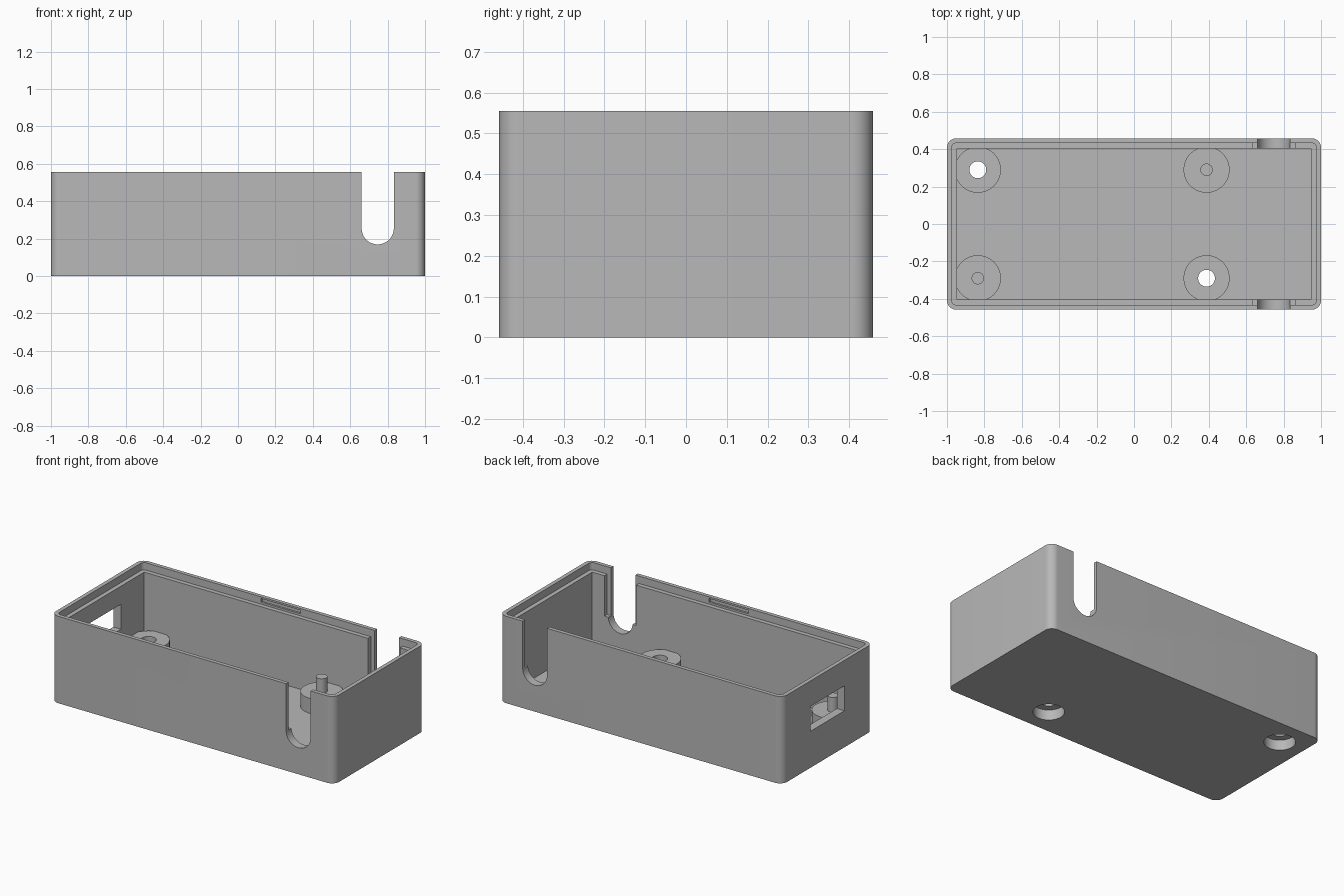
import bpy, bmesh
from math import sin, cos, pi, radians

if "Cube" in bpy.data.objects:
    bpy.data.objects.remove(bpy.data.objects["Cube"], do_unlink=True)

gray = bpy.data.materials.new("plain gray plastic")
gray.use_nodes = True
gray.diffuse_color = (0.48, 0.48, 0.48, 1)
gray.node_tree.nodes["Principled BSDF"].inputs["Base Color"].default_value = gray.diffuse_color

HALF_X, HALF_Y, HEIGHT = 1.0, 0.458, 0.555
IN_X, IN_Y = 0.946, 0.405        # cavity
LIP_X, LIP_Y, LIP_Z = 0.974, 0.433, 0.508
FLOOR, BOSS_TOP = 0.055, 0.15
SLOT_X, SLOT_R, SLOT_Z = 0.747, 0.086, 0.255


def prism(name, outline, low, high, along="Z"):
    """Extrude a 2D outline along Z (outline in x, y) or Y (outline in x, z)."""
    bm = bmesh.new()
    rings = [[bm.verts.new((a, b, t) if along == "Z" else (a, t, b)) for a, b in outline]
             for t in (low, high)]
    bm.faces.new(rings[0])
    bm.faces.new(rings[1])
    n = len(outline)
    for i in range(n):
        j = (i + 1) % n
        bm.faces.new((rings[0][i], rings[0][j], rings[1][j], rings[1][i]))
    bmesh.ops.recalc_face_normals(bm, faces=bm.faces)
    mesh = bpy.data.meshes.new(name)
    bm.to_mesh(mesh)
    bm.free()
    mesh.materials.append(gray)
    obj = bpy.data.objects.new(name, mesh)
    bpy.context.collection.objects.link(obj)
    return obj


def arc(cx, cy, r, start, end, steps):
    angles = [radians(start + (end - start) * i / steps) for i in range(steps + 1)]
    return [(cx + r * cos(a), cy + r * sin(a)) for a in angles]


def rounded(hx, hy, r):
    points = []
    for sx, sy, start in ((1, 1, 0), (-1, 1, 90), (-1, -1, 180), (1, -1, 270)):
        points += arc(sx * (hx - r), sy * (hy - r), r, start, start + 90, 12)
    return points


def rect(x0, x1, y0, y1):
    return [(x0, y0), (x1, y0), (x1, y1), (x0, y1)]


def cylinder(name, x, y, r, low, high):
    return prism(name, arc(x, y, r, 0, 360, 64)[:-1], low, high)


def combine(target, tool, operation="DIFFERENCE"):
    mod = target.modifiers.new("cut", "BOOLEAN")
    mod.operation, mod.solver, mod.object = operation, "EXACT", tool
    bpy.context.view_layer.objects.active = target
    bpy.ops.object.modifier_apply(modifier=mod.name)
    bpy.data.objects.remove(tool, do_unlink=True)


# Tray with cavity and stepped rim
case = prism("case_body", rounded(HALF_X, HALF_Y, 0.05), 0, HEIGHT)
combine(case, prism("cavity", rect(-IN_X, IN_X, -IN_Y, IN_Y), FLOOR, 1))
combine(case, prism("rim_step", rounded(LIP_X, LIP_Y, 0.024), LIP_Z, 1))

# Cable slots, their inner recesses, and snap grooves in both long walls
for side in (-1, 1):
    def span(a, b):
        return sorted((side * a, side * b))

    slot = arc(SLOT_X, SLOT_Z, SLOT_R, 180, 360, 32)
    slot += [(SLOT_X + SLOT_R, 1), (SLOT_X - SLOT_R, 1)]
    combine(case, prism("cable_slot", slot, *span(0.38, 0.5), "Y"))
    recess = rect(0.635, 0.86, 0.25, 1)
    combine(case, prism("slot_recess", recess, *span(0.38, LIP_Y), "Y"))
    groove = rect(-0.14, 0.14, 0.521, 0.544)
    combine(case, prism("snap_groove", groove, *span(0.42, LIP_Y + 0.012), "Y"))

# Connector window in the end wall
combine(case, prism("window", rect(-1.1, -0.9, -0.17, 0.17), 0.233, 0.392))

# Standoffs: two with counterbored screw holes, two with locating pins
for x, y, screw in ((-0.835, 0.29, True), (0.388, -0.29, True),
                    (0.388, 0.29, False), (-0.835, -0.29, False)):
    combine(case, cylinder("standoff", x, y, 0.123, FLOOR - 0.02, BOSS_TOP), "UNION")
    if screw:
        combine(case, cylinder("screw_hole", x, y, 0.045, -0.1, 0.3))
        combine(case, cylinder("counterbore", x, y, 0.09, -0.1, 0.065))
    else:
        combine(case, cylinder("locating_pin", x, y, 0.033, 0.1, 0.243), "UNION")

# Smooth rounded surfaces, sharp edges kept
bpy.ops.object.select_all(action="DESELECT")
case.select_set(True)
bpy.context.view_layer.objects.active = case
bpy.ops.object.shade_smooth_by_angle(angle=radians(30))
